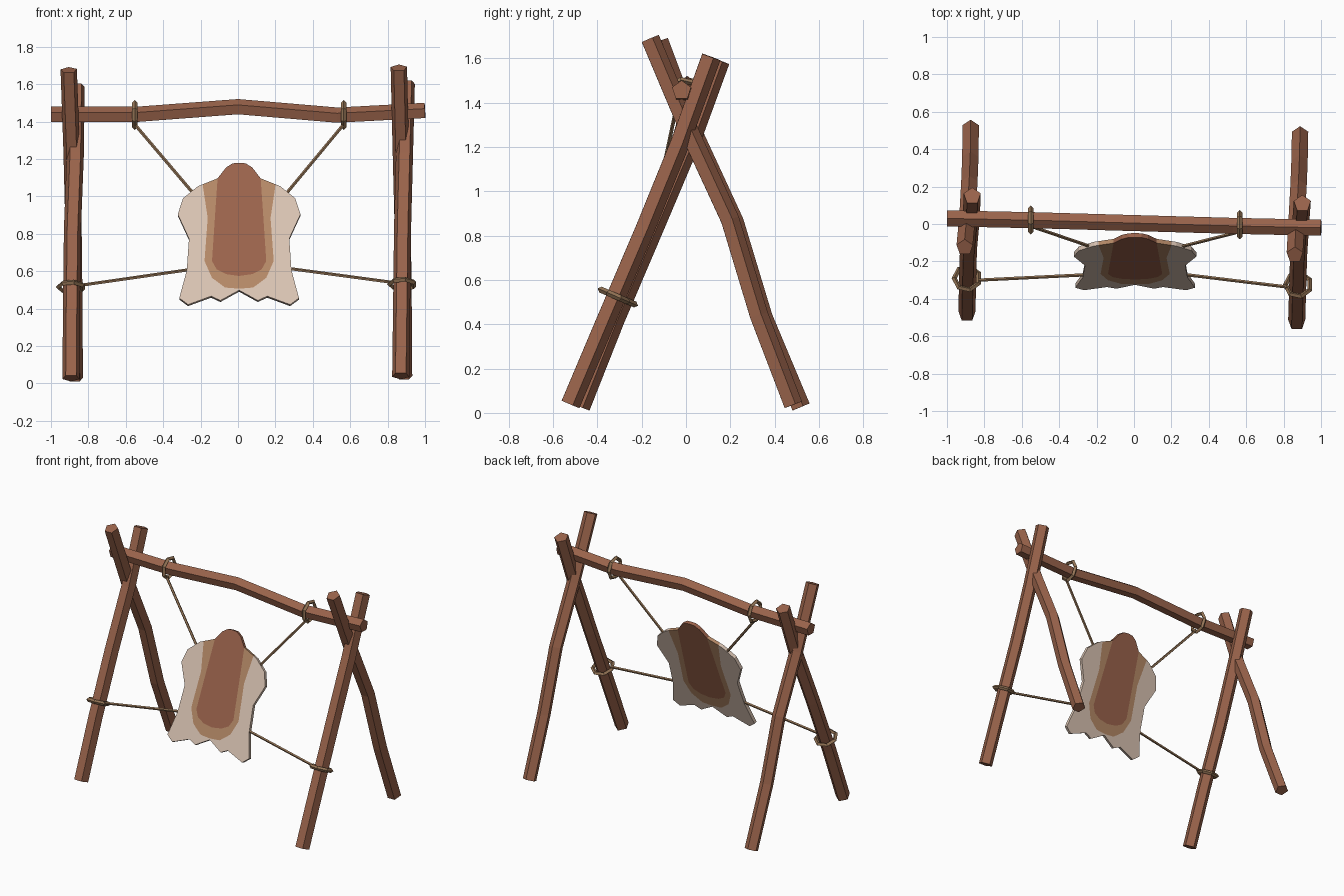
import bpy, bmesh, math
from mathutils import Vector

if "Cube" in bpy.data.objects:
    bpy.data.objects.remove(bpy.data.objects["Cube"])


def material(name, rgb):
    m = bpy.data.materials.new(name)
    m.diffuse_color = (*rgb, 1)
    m.use_nodes = True
    m.node_tree.nodes["Principled BSDF"].inputs["Base Color"].default_value = m.diffuse_color
    return m


WOOD = material("wood brown", (0.32, 0.125, 0.07))
ROPE = material("rope tan", (0.32, 0.19, 0.10))
CREAM = material("hide cream", (0.70, 0.55, 0.45))
TAN = material("hide tan", (0.46, 0.25, 0.135))
BROWN = material("hide brown", (0.33, 0.125, 0.072))


def finish(bm, name, *mats):
    bmesh.ops.recalc_face_normals(bm, faces=bm.faces)
    me = bpy.data.meshes.new(name)
    bm.to_mesh(me)
    bm.free()
    for m in mats:
        me.materials.append(m)
    ob = bpy.data.objects.new(name, me)
    bpy.context.collection.objects.link(ob)
    return ob


def pole(name, path, r, sides, up, mat):
    """Faceted tube along a path, first corner pointing towards up."""
    pts = [Vector(p) for p in path]
    bm = bmesh.new()
    rings = []
    for i, p in enumerate(pts):
        t = (pts[min(i + 1, len(pts) - 1)] - pts[max(i - 1, 0)]).normalized()
        u = Vector(up)
        u = (u - t * u.dot(t)).normalized()
        v = t.cross(u)
        angles = [2 * math.pi * k / sides for k in range(sides)]
        rings.append([bm.verts.new(p + r * (u * math.cos(a) + v * math.sin(a))) for a in angles])
    for a, b in zip(rings, rings[1:]):
        for k in range(sides):
            n = (k + 1) % sides
            bm.faces.new((a[k], a[n], b[n], b[k]))
    bm.faces.new(rings[0])
    bm.faces.new(rings[-1])
    return finish(bm, name, mat)


def rope_ring(name, centre, axis, major=0.068):
    rot = Vector(axis).to_track_quat('Z', 'Y').to_euler()
    bpy.ops.mesh.primitive_torus_add(location=centre, rotation=rot, major_segments=7,
                                     minor_segments=4, major_radius=major, minor_radius=0.014)
    ob = bpy.context.object
    ob.name = name
    ob.data.materials.append(ROPE)


# crossed legs at both ends
BACK = (0, 1, 0)
pole("front_leg_left", [(-0.893, -0.48, 0.028), (-0.89, -0.325, 0.42), (-0.885, -0.15, 0.83),
                        (-0.87, 0.015, 1.22), (-0.865, 0.15, 1.59)], 0.048, 5, BACK, WOOD)
pole("front_leg_right", [(0.87, -0.525, 0.04), (0.875, -0.36, 0.43), (0.88, -0.185, 0.84),
                         (0.89, -0.03, 1.22), (0.9, 0.11, 1.607)], 0.048, 5, BACK, WOOD)
pole("back_leg_left", [(-0.873, 0.515, 0.025), (-0.875, 0.345, 0.43), (-0.88, 0.215, 0.86),
                       (-0.89, 0.035, 1.25), (-0.905, -0.125, 1.675)], 0.046, 5, BACK, WOOD)
pole("back_leg_right", [(0.888, 0.48, 0.035), (0.885, 0.325, 0.44), (0.88, 0.195, 0.87),
                        (0.87, 0.015, 1.26), (0.86, -0.165, 1.687)], 0.046, 5, BACK, WOOD)

# bowed top beam
pole("top_beam", [(-1, 0.03, 1.435), (-0.53, 0.02, 1.435), (0, 0.005, 1.475),
                  (0.53, -0.01, 1.43), (1, -0.02, 1.455)], 0.045, 5, (0, 0, 1), WOOD)

# rope loops on the beam and the front legs
rope_ring("beam_loop_left", (-0.552, 0.018, 1.435), (1, 0, 0))
rope_ring("beam_loop_right", (0.565, -0.008, 1.435), (1, 0, 0))
rope_ring("leg_loop_left", (-0.893, -0.29, 0.515), (0, 0.4, 0.92))
rope_ring("leg_loop_right", (0.878, -0.325, 0.53), (0, 0.4, 0.92))


# hide: leaning sheet, colour regions are shared-edge bands of one outline
def hide_y(z):
    return -0.06 - 0.373 * (1.175 - z)


# tie ropes
ROPES = {
    "upper_rope_left": ((-0.557, -0.01, 1.39), (-0.23, hide_y(1.01), 1.005)),
    "upper_rope_right": ((0.57, -0.04, 1.39), (0.25, hide_y(1.01), 1.005)),
    "lower_rope_left": ((-0.83, -0.3, 0.525), (-0.24, hide_y(0.61), 0.61)),
    "lower_rope_right": ((0.82, -0.337, 0.54), (0.26, hide_y(0.615), 0.615)),
}
for name, path in ROPES.items():
    pole(name, path, 0.009, 5, (0, 0, 1), ROPE)

top = [(0, 1.175), (0.035, 1.172), (0.07, 1.15)]
brown_edge = [(0.115, 1.092), (0.127, 0.92), (0.145, 0.65), (0.12, 0.605), (0.07, 0.58), (0, 0.57)]
shoulder = [(0.195, 1.06)]
tan_edge = [(0.195, 1.06), (0.168, 0.88), (0.185, 0.65), (0.145, 0.56), (0.075, 0.508), (0, 0.502)]
rim = [(0.22, 1.05), (0.3, 0.985), (0.328, 0.9), (0.268, 0.77), (0.28, 0.6), (0.32, 0.452),
       (0.273, 0.417), (0.15, 0.462), (0.1, 0.439), (0, 0.494)]
bands = [top + brown_edge,
         brown_edge[::-1] + tan_edge,
         tan_edge[::-1] + rim]

bm = bmesh.new()
for side in (-1, 1):
    for index, band in enumerate(bands):
        verts = [bm.verts.new((0.006 + side * x, hide_y(z), z)) for x, z in band]
        bm.faces.new(verts).material_index = index
bmesh.ops.remove_doubles(bm, verts=bm.verts, dist=0.0005)
hide = finish(bm, "stretched_hide", BROWN, TAN, CREAM)
solid = hide.modifiers.new("thickness", 'SOLIDIFY')
solid.thickness = 0.024
solid.offset = 0
